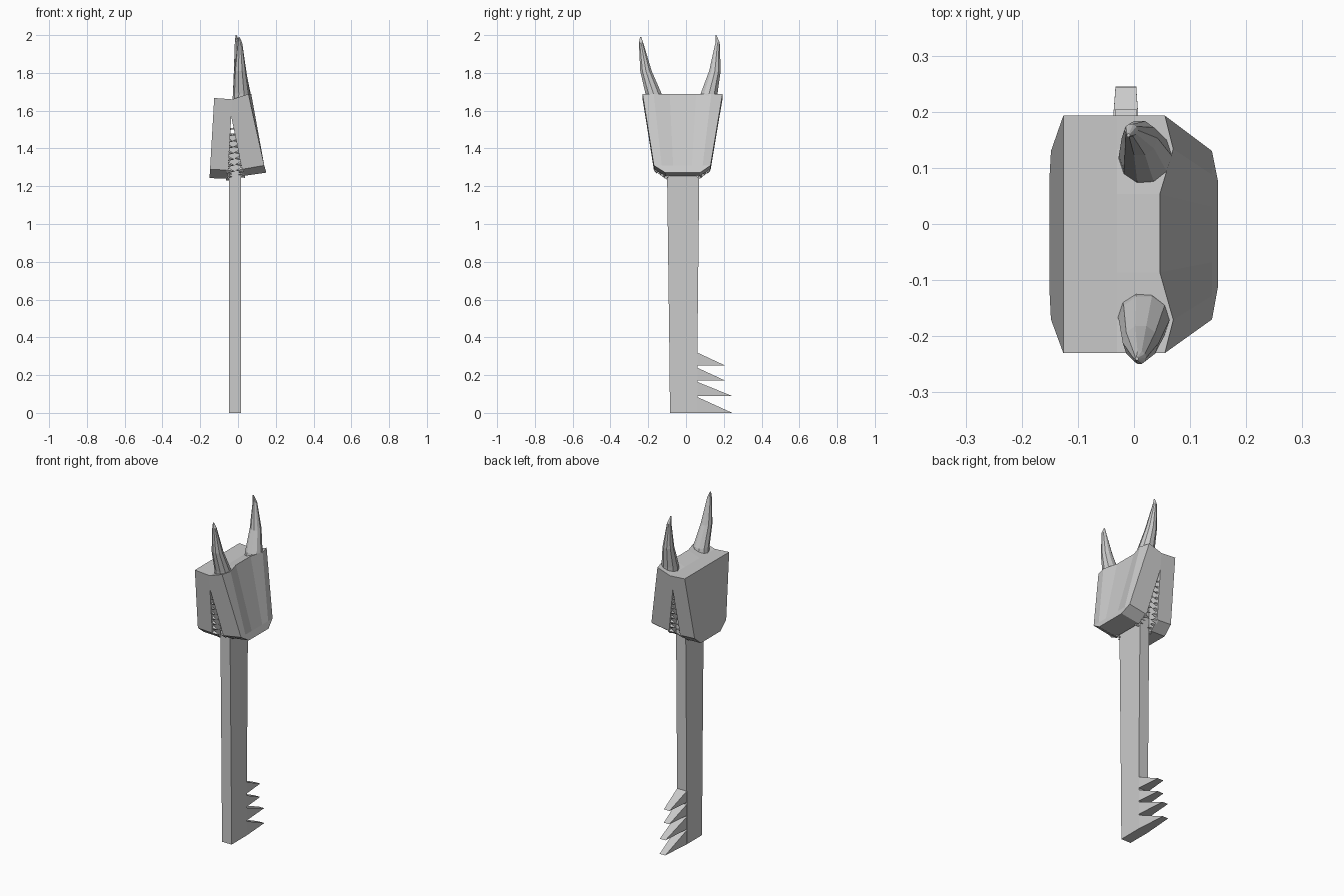
import bpy
import math
from mathutils import Vector

cube = bpy.data.objects.get("Cube")
if cube:
    bpy.data.objects.remove(cube, do_unlink=True)

steel = bpy.data.materials.new("grey_steel")
GREY = (0.6, 0.6, 0.6, 1)
steel.use_nodes = True
steel.diffuse_color = GREY
steel.node_tree.nodes["Principled BSDF"].inputs["Base Color"].default_value = GREY


def make(name, verts, faces):
    mesh = bpy.data.meshes.new(name)
    mesh.from_pydata([tuple(v) for v in verts], [], faces)
    mesh.materials.append(steel)
    obj = bpy.data.objects.new(name, mesh)
    bpy.context.collection.objects.link(obj)
    # Consistent outward normals
    bpy.context.view_layer.objects.active = obj
    obj.select_set(True)
    bpy.ops.object.mode_set(mode='EDIT')
    bpy.ops.mesh.select_all(action='SELECT')
    bpy.ops.mesh.normals_make_consistent(inside=False)
    bpy.ops.object.mode_set(mode='OBJECT')
    obj.select_set(False)
    return obj


def bridge(rings, n):
    """Quads joining consecutive rings of n vertices."""
    return [(r * n + i, r * n + (i + 1) % n, (r + 1) * n + (i + 1) % n, (r + 1) * n + i)
            for r in range(rings - 1) for i in range(n)]


def lerp(a, b, t):
    return a + (b - a) * t


def y_limits(level):
    """Head depth: level 0 is the crown, 1 the jaw corner, 2 the jaw bottom."""
    front, back = (-0.23, -0.17, -0.11), (0.193, 0.13, 0.075)
    i = min(int(level), 1)
    return lerp(front[i], front[i + 1], level - i), lerp(back[i], back[i + 1], level - i)


# Head: a notched profile (x, z, level) lofted from front to back
profile = [(-0.126, 1.667, 0), (-0.03, 1.66, 0), (0.055, 1.688, 0),
           (0.139, 1.31, 1), (0.15, 1.272, 2), (0.03, 1.255, 2),
           (0.022, 1.29, 1), (-0.036, 1.57, 0.25), (-0.052, 1.285, 1),
           (-0.056, 1.24, 2), (-0.151, 1.243, 2), (-0.148, 1.29, 1)]
stations = [(0, 0), (0.14, 0.015), (0.34, -0.009), (0.67, -0.009), (0.86, 0.015), (1, 0)]
verts = []
for t, bulge in stations:
    for i, (x, z, level) in enumerate(profile):
        verts.append((x + (bulge if i == 2 else 0), lerp(*y_limits(level), t), z))
n = len(profile)
faces = bridge(len(stations), n)
for start in (0, n * (len(stations) - 1)):
    for cap in ((0, 1, 7, 8, 11), (1, 2, 3, 6, 7), (11, 8, 9, 10), (6, 3, 4, 5)):
        faces.append([start + i for i in cap])
make("head", verts, faces)


# Jaw teeth: small pyramids along the inner jaw edges, pointing across the notch
def edge_point(i, side):
    x, z, level = profile[i]
    return Vector((x, y_limits(level)[side], z))


verts, faces = [], []
for corner, bottom, direction in ((8, 9, 1), (6, 5, -1)):
    for side in (0, 1):
        inward = 0.014 if side == 0 else -0.014
        c, b, a = edge_point(corner, side), edge_point(bottom, side), edge_point(7, side)
        spots = [(b.lerp(c, k / 3), 0.011, 0.026) for k in range(3)]
        spots += [(c.lerp(a, k / 9), lerp(0.018, 0.010, k / 7), lerp(0.036, 0.012, k / 7))
                  for k in range(8)]
        for p, radius, length in spots:
            p = p + Vector((0, inward, 0))
            s = len(verts)
            for k in range(4):
                ang = k * math.pi / 2
                verts.append(p + Vector((-0.008 * direction, 0.8 * radius * math.cos(ang),
                                         radius * math.sin(ang))))
            verts.append(p + Vector((length * direction, 0, -0.006)))
            faces += [(s + k, s + (k + 1) % 4, s + 4) for k in range(4)]
            faces.append((s + 3, s + 2, s + 1, s))
make("jaw_teeth", verts, faces)


# Horns: ten-sided tapering tubes bent outward
def horn(name, path):
    sides, verts = 10, []
    for x, y, z, r in path:
        for k in range(sides):
            ang = 2 * math.pi * k / sides
            verts.append((x + r * math.cos(ang), y + r * math.sin(ang), z))
    last = (len(path) - 1) * sides
    faces = bridge(len(path), sides)
    faces += [tuple(range(sides)), tuple(range(last, last + sides))]
    make(name, verts, faces)


horn("front_horn", [(0.018, -0.163, 1.64, 0.048), (0.018, -0.172, 1.69, 0.045),
                    (0.012, -0.212, 1.81, 0.032), (0.010, -0.238, 1.96, 0.012),
                    (0.005, -0.240, 1.99, 0.003)])
horn("back_horn", [(0.022, 0.115, 1.64, 0.05), (0.02, 0.122, 1.69, 0.047),
                   (0.01, 0.153, 1.81, 0.032), (-0.005, 0.167, 1.96, 0.012),
                   (-0.010, 0.158, 2.0, 0.003)])

# Shaft: slim bar that widens toward the head
X0, X1 = -0.047, 0.017
verts = []
for y0, y1, z in ((-0.085, 0.06, 0), (-0.088, 0.06, 0.32), (-0.1, 0.07, 1.25), (-0.1, 0.07, 1.48)):
    verts += [(X0, y0, z), (X1, y0, z), (X1, y1, z), (X0, y1, z)]
make("shaft", verts, bridge(4, 4) + [(0, 1, 2, 3), (12, 13, 14, 15)])

# Key teeth: wedges with a sloping top and a flat underside
for i, (top, bottom, tip) in enumerate(((0.085, 0, 0.245), (0.165, 0.09, 0.243),
                                        (0.24, 0.172, 0.205), (0.32, 0.252, 0.205))):
    verts = [(X0, 0.058, bottom), (X1, 0.058, bottom), (X1, 0.058, top), (X0, 0.058, top),
             (-0.033, tip, bottom), (0.004, tip, bottom)]
    make("key_tooth_%d" % (i + 1), verts,
         [(0, 1, 2, 3), (0, 1, 5, 4), (3, 2, 5, 4), (0, 3, 4), (1, 2, 5)])
